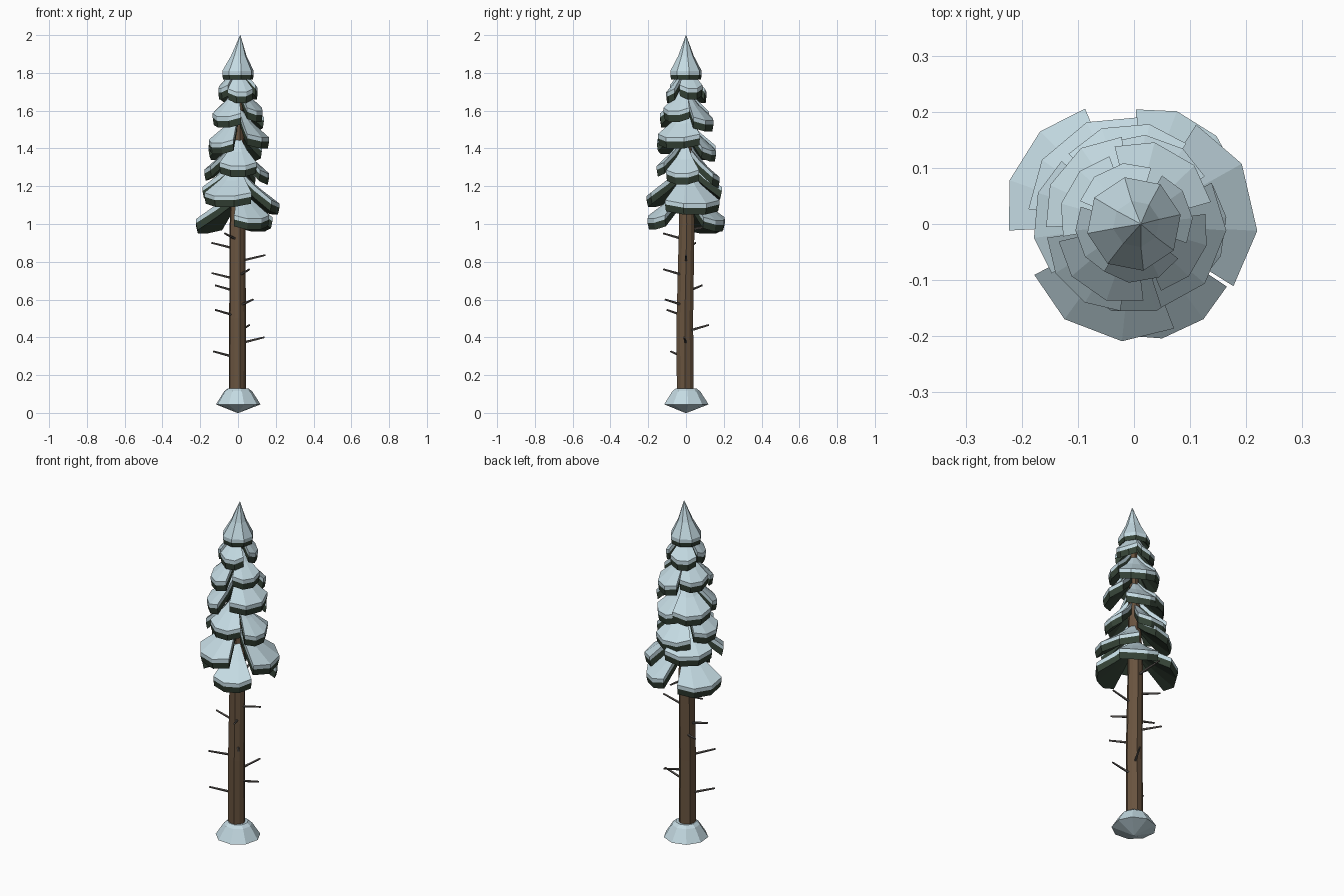
import bpy, bmesh, math, random
from mathutils import Vector

if "Cube" in bpy.data.objects:
    bpy.data.objects.remove(bpy.data.objects["Cube"])
random.seed(4)


def material(name, rgb):
    m = bpy.data.materials.new(name)
    m.diffuse_color = (*rgb, 1)
    m.use_nodes = True
    m.node_tree.nodes["Principled BSDF"].inputs["Base Color"].default_value = m.diffuse_color
    return m


SNOW = material("snow", (0.55, 0.70, 0.76))
GREEN = material("dark_needles", (0.035, 0.055, 0.037))
BARK = material("bark", (0.14, 0.088, 0.05))
TWIG = material("dead_twig", (0.13, 0.115, 0.105))


def finish(bm, name, mats):
    bmesh.ops.recalc_face_normals(bm, faces=bm.faces)
    me = bpy.data.meshes.new(name)
    bm.to_mesh(me)
    bm.free()
    for m in mats:
        me.materials.append(m)
    ob = bpy.data.objects.new(name, me)
    bpy.context.collection.objects.link(ob)
    return ob


def lathe(name, profile, sides, mats, rule=lambda row: 0, turn=0, flute=1.0):
    """Faceted stack of rings; profile rows are (radius, z, x, y)."""
    bm = bmesh.new()
    rings = []
    for r, z, ox, oy in profile:
        ring = []
        for i in range(sides):
            a = turn + 2 * math.pi * i / sides
            rr = r * (flute if i % 2 else 1)
            ring.append(bm.verts.new((ox + rr * math.cos(a), oy + rr * math.sin(a), z)))
        rings.append(ring)
    for k in range(len(rings) - 1):
        for i in range(sides):
            j = (i + 1) % sides
            f = bm.faces.new((rings[k][i], rings[k][j], rings[k + 1][j], rings[k + 1][i]))
            f.material_index = rule(k)
    bm.faces.new(rings[0]).material_index = rule(0)
    bm.faces.new(rings[-1]).material_index = rule(len(rings) - 2)
    return finish(bm, name, mats)


def bough(bm, angle, zb, radius, half):
    """Drooping fan: snow slab over a green slab, three facets wide."""
    cols = []
    for t in (-1, -0.36, 0.36, 1):
        a = math.radians(angle + half * t)
        edge = abs(t) == 1
        R = radius * (0.95 if edge else 1)
        lift = 0.018 if edge else 0
        h = 0.75 + radius * 1.4
        rows = [  # top of snow, parting line, underside
            [(0.012, 0.22 * h), (0.5 * R, 0.135 * h), (R, 0.058)],
            [(0.012, 0.19 * h), (0.5 * R, 0.108 * h), (R, 0.036)],
            [(0.012, 0.15 * h), (0.5 * R, 0.072 * h), (0.96 * R, 0.0)]]
        cols.append([[bm.verts.new((r * math.cos(a), r * math.sin(a), zb + z + lift * r / R))
                      for r, z in row] for row in rows])

    def face(vs, mi):
        bm.faces.new(vs).material_index = mi

    for c, d in zip(cols, cols[1:]):
        for k in (0, 1):
            face((c[0][k], d[0][k], d[0][k + 1], c[0][k + 1]), 0)
            face((c[2][k], c[2][k + 1], d[2][k + 1], d[2][k]), 1)
        for layer in (0, 1):
            face((c[layer][2], d[layer][2], d[layer + 1][2], c[layer + 1][2]), layer)
            face((c[layer][0], c[layer + 1][0], d[layer + 1][0], d[layer][0]), layer)
    for c in (cols[0], cols[-1]):
        for layer in (0, 1):
            for k in (0, 1):
                face((c[layer][k], c[layer][k + 1], c[layer + 1][k + 1], c[layer + 1][k]), layer)


# Snow mound at the foot
lathe("snow_mound", [(0.004, 0, 0, 0), (0.12, 0.045, 0, 0), (0.075, 0.115, 0, 0),
                     (0.055, 0.13, 0, 0)], 9, [SNOW], turn=0.1)

# Fluted trunk, slightly bent
lathe("trunk", [(0.047, 0.09, -0.005, -0.004), (0.046, 0.5, -0.004, -0.006),
                (0.043, 1.0, -0.004, 0.004), (0.032, 1.4, 0, 0),
                (0.016, 1.85, 0.005, 0)], 10, [BARK], flute=0.93)

# Tiers of boughs: (angle, lower edge z, radius, half spread)
tiers = [
    [(148, 0.95, 0.235, 35), (58, 0.96, 0.215, 31), (295, 0.97, 0.21, 31)],
    [(249, 1.09, 0.21, 42), (13, 1.05, 0.22, 45), (130, 1.12, 0.20, 42)],
    [(270, 1.25, 0.16, 40), (352, 1.21, 0.165, 34), (95, 1.19, 0.18, 38), (175, 1.23, 0.18, 36)],
    [(338, 1.40, 0.165, 50), (225, 1.37, 0.165, 36), (140, 1.34, 0.165, 42), (70, 1.33, 0.16, 36)],
    [(235, 1.51, 0.145, 42), (330, 1.54, 0.135, 38), (60, 1.49, 0.15, 44), (150, 1.52, 0.135, 40)],
    [(280, 1.64, 0.105, 42), (20, 1.66, 0.105, 40), (115, 1.64, 0.11, 42), (200, 1.66, 0.105, 38)],
]
for n, tier in enumerate(tiers):
    bm = bmesh.new()
    for spec in tier:
        bough(bm, *spec)
    finish(bm, f"bough_tier_{n + 1}", [SNOW, GREEN])

# Pointed snowy crown
lathe("crown", [(0.01, 1.84, 0, 0), (0.08, 1.765, 0, 0), (0.085, 1.79, 0, 0),
                (0.085, 1.81, 0, 0), (0.042, 1.89, 0.004, 0), (0.001, 2.0, 0.012, 0)],
      8, [GREEN, SNOW], rule=lambda k: 0 if k < 2 else 1, turn=0.2)

# Dead twigs: tip positions
tips = [(-0.07, -0.12, 0.95), (-0.14, 0.05, 0.90), (0.145, 0.0, 0.835), (0.06, -0.12, 0.76),
        (-0.14, 0.0, 0.74), (-0.12, 0.085, 0.675), (0.08, -0.11, 0.60), (-0.12, -0.10, 0.545),
        (0.06, 0.12, 0.465), (0.14, -0.01, 0.40), (-0.13, -0.08, 0.325), (-0.025, 0.18, 1.0)]
bm = bmesh.new()
for tip in tips:
    tip = Vector(tip)
    root = Vector((tip.x * 0.2, tip.y * 0.2, tip.z - 0.028))
    d = tip - root
    M = d.to_track_quat('Z', 'Y').to_matrix().to_4x4()
    M.translation = (root + tip) / 2
    bmesh.ops.create_cone(bm, cap_ends=True, segments=5, radius1=0.007, radius2=0.005,
                          depth=d.length, matrix=M)
finish(bm, "dead_twigs", [TWIG])
